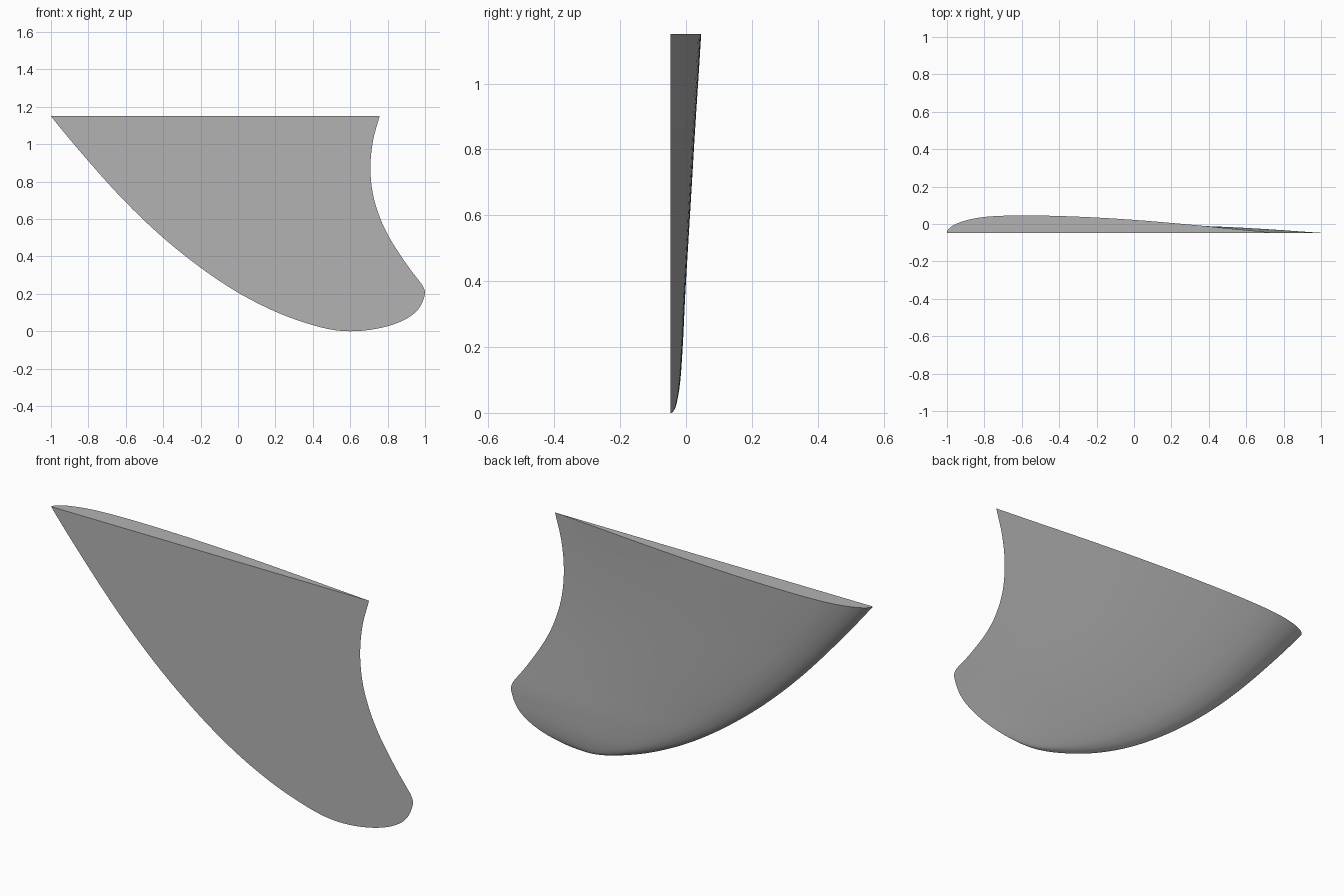
import bpy, bmesh, math

if "Cube" in bpy.data.objects:
    bpy.data.objects.remove(bpy.data.objects["Cube"])

H, BACK = 1.15, -0.047     # fin height, plane of the flat side


def spline(pts, x):
    """Smooth cubic interpolation through (x, value) points."""
    n = len(pts)

    def slope(i):
        a, b = pts[max(i - 1, 0)], pts[min(i + 1, n - 1)]
        return (b[1] - a[1]) / (b[0] - a[0])
    i = 0
    while i < n - 2 and x > pts[i + 1][0]:
        i += 1
    (x0, y0), (x1, y1) = pts[i], pts[i + 1]
    h = x1 - x0
    t = (x - x0) / h
    return ((2*t**3 - 3*t**2 + 1) * y0 + (t**3 - 2*t**2 + t) * h * slope(i)
            + (3*t**2 - 2*t**3) * y1 + (t**3 - t**2) * h * slope(i + 1))


def by_root(pts):
    """Re-key (z, value) points by sqrt(z) so the curves round off at the tip."""
    return [(math.sqrt(z), v) for z, v in pts]


# Outline edges and thickness against height
leading = by_root([(0, .6), (.033, .4), (.105, .2), (.207, 0), (.34, -.2),
                   (.5, -.4), (.69, -.6), (.91, -.8), (H, -1)])
trailing = by_root([(0, .6), (.01, .72), (.03, .81), (.065, .897), (.115, .962),
                    (.2, 1.0), (.235, .992), (.27, .968), (.33, .922),
                    (.39, .88), (.5, .81), (.6, .762), (.73, .722),
                    (.875, .708), (1.02, .722), (H, .757)])
thickness = by_root([(0, 0), (.012, .013), (.05, .023), (.1, .03), (.2, .037),
                     (.4, .047), (.8, .071), (H, .093)])
# Foil section keyed by sqrt of chord fraction (blunt nose, fine tail)
foil = by_root([(0, 0), (.004, .2), (.015, .38), (.05, .67), (.114, .91),
                (.23, 1.0), (.4, .925), (.57, .74), (.74, .47), (.88, .21),
                (1, 0)])

ROWS, COLS = 72, 40
bm = bmesh.new()
curved = []
for r in range(ROWS + 1):
    s = math.sqrt(H) * r / ROWS
    xl, xt, th = (spline(c, s) for c in (leading, trailing, thickness))
    row = []
    for c in range(COLS + 1):
        u = c / COLS
        row.append(bm.verts.new((xl + (xt - xl) * u * u,
                                 BACK + th * max(0, spline(foil, u)), s * s)))
    curved.append(row)

# Foiled side, flat side and root cap
for a, b in zip(curved, curved[1:]):
    for c in range(COLS):
        bm.faces.new((a[c], a[c + 1], b[c + 1], b[c]))
rim = [row[0] for row in curved] + [row[-1] for row in reversed(curved[1:])]
bm.faces.new(rim)
bm.faces.new(curved[-1])
bmesh.ops.remove_doubles(bm, verts=bm.verts, dist=1e-5)
bmesh.ops.recalc_face_normals(bm, faces=bm.faces)

mesh = bpy.data.meshes.new("fin")
bm.to_mesh(mesh)
bm.free()
fin = bpy.data.objects.new("fin", mesh)
bpy.context.collection.objects.link(fin)

# Dark grey finish
grey = bpy.data.materials.new("dark_grey")
grey.diffuse_color = (.45, .45, .45, 1)
grey.use_nodes = True
grey.node_tree.nodes["Principled BSDF"].inputs["Base Color"].default_value = grey.diffuse_color
mesh.materials.append(grey)

bpy.context.view_layer.objects.active = fin
fin.select_set(True)
bpy.ops.object.shade_smooth_by_angle(angle=math.radians(30))
